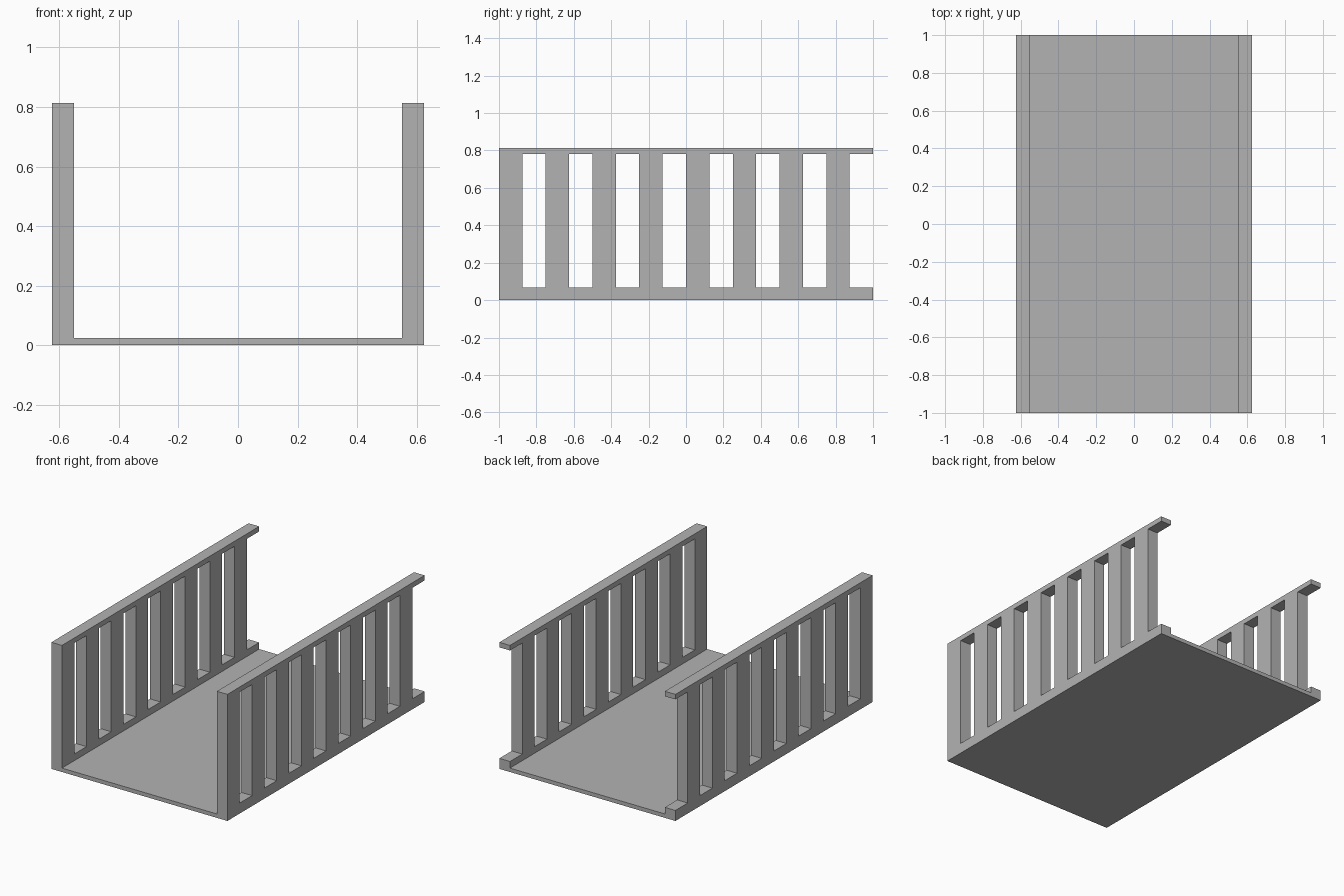
import bpy
import bmesh

if "Cube" in bpy.data.objects:
    bpy.data.objects.remove(bpy.data.objects["Cube"])

WIDTH, LENGTH, HEIGHT = 1.25, 2.0, 0.8125
WALL, FLOOR = 0.075, 0.025
RAIL_LOW, RAIL_HIGH = 0.0675, 0.78
BAYS = 8                        # one post and one gap per bay
STEP = LENGTH / (2 * BAYS)

grey = bpy.data.materials.new("plain_grey")
grey.diffuse_color = (0.45, 0.45, 0.45, 1)
grey.use_nodes = True
grey.node_tree.nodes["Principled BSDF"].inputs["Base Color"].default_value = grey.diffuse_color


def finish(name, bm):
    bmesh.ops.recalc_face_normals(bm, faces=bm.faces[:])
    mesh = bpy.data.meshes.new(name)
    bm.to_mesh(mesh)
    bm.free()
    mesh.materials.append(grey)
    obj = bpy.data.objects.new(name, mesh)
    bpy.context.collection.objects.link(obj)
    return obj


def slatted_wall(name, x0):
    """Grid of cells in the side plane, gaps skipped, extruded to thickness."""
    bm = bmesh.new()
    levels = (0, RAIL_LOW, RAIL_HIGH, HEIGHT)
    grid = [[bm.verts.new((x0, -LENGTH / 2 + i * STEP, z)) for z in levels]
            for i in range(2 * BAYS + 1)]
    for i in range(2 * BAYS):
        for j in range(3):
            if j == 1 and i % 2 == 1:
                continue        # open gap between posts; the last one is open-ended
            bm.faces.new((grid[i][j], grid[i + 1][j],
                          grid[i + 1][j + 1], grid[i][j + 1]))
    ext = bmesh.ops.extrude_face_region(bm, geom=bm.faces[:], use_keep_orig=True)
    moved = [g for g in ext["geom"] if isinstance(g, bmesh.types.BMVert)]
    bmesh.ops.translate(bm, verts=moved, vec=(WALL, 0, 0))
    return finish(name, bm)


# Slatted side walls
slatted_wall("left_slatted_wall", -WIDTH / 2)
slatted_wall("right_slatted_wall", WIDTH / 2 - WALL)

# Floor panel between the walls
bm = bmesh.new()
bmesh.ops.create_cube(bm, size=1)
bmesh.ops.scale(bm, verts=bm.verts[:], vec=(WIDTH - 2 * WALL, LENGTH, FLOOR))
bmesh.ops.translate(bm, verts=bm.verts[:], vec=(0, 0, FLOOR / 2))
finish("floor_panel", bm)
